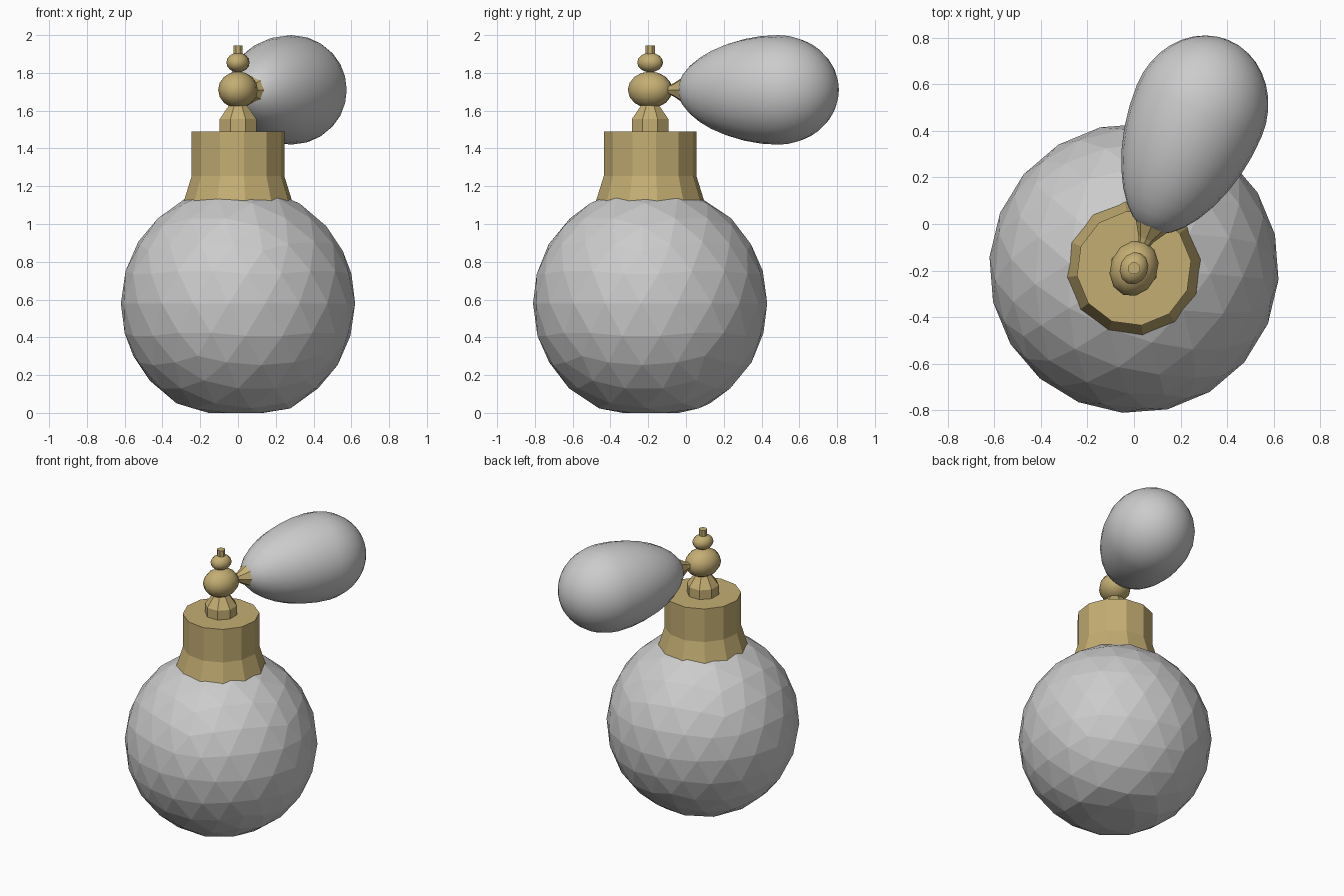
import bpy, bmesh, math
from mathutils import Matrix

if "Cube" in bpy.data.objects:
    bpy.data.objects.remove(bpy.data.objects["Cube"])

# Everything is built around the bottle axis with the bulb along local +x, then turned
PLACE = Matrix.Translation((0, -0.19, 0)) @ Matrix.Rotation(math.radians(67.5), 4, 'Z')
BULB_Z = 1.71

gold = bpy.data.materials.new("gold")
gold.diffuse_color = (0.55, 0.42, 0.17, 1)
gold.use_nodes = True
gold.node_tree.nodes["Principled BSDF"].inputs["Base Color"].default_value = gold.diffuse_color


def finish(name, bm, mat=None, smooth=None):
    bmesh.ops.recalc_face_normals(bm, faces=bm.faces)
    bm.transform(PLACE)
    me = bpy.data.meshes.new(name)
    bm.to_mesh(me)
    bm.free()
    ob = bpy.data.objects.new(name, me)
    bpy.context.collection.objects.link(ob)
    if mat:
        me.materials.append(mat)
    if smooth:
        bpy.ops.object.select_all(action='DESELECT')
        ob.select_set(True)
        bpy.context.view_layer.objects.active = ob
        bpy.ops.object.shade_smooth_by_angle(angle=math.radians(smooth))
    return ob


def lathe(name, profile, sides, matrix=Matrix()):
    """Capped faceted turning from (radius, height) points."""
    bm = bmesh.new()
    rings = []
    for r, z in profile:
        rings.append([bm.verts.new((r * math.cos(2 * math.pi * i / sides),
                                    r * math.sin(2 * math.pi * i / sides), z))
                      for i in range(sides)])
    for a, b in zip(rings, rings[1:]):
        for i in range(sides):
            j = (i + 1) % sides
            bm.faces.new((a[i], a[j], b[j], b[i]))
    bm.faces.new(rings[0][::-1])
    bm.faces.new(rings[-1])
    bm.transform(matrix)
    return finish(name, bm, gold)


def ball(name, z, size):
    bm = bmesh.new()
    bmesh.ops.create_uvsphere(bm, u_segments=12, v_segments=8, radius=1)
    bm.transform(Matrix.Translation((0, 0, z)) @ Matrix.Diagonal((*size, 1)))
    return finish(name, bm, gold, 50)


# Faceted round bottle with a flattened base
bm = bmesh.new()
bmesh.ops.create_icosphere(bm, subdivisions=3, radius=0.622)
for v in bm.verts:
    v.co.z = max(0, v.co.z + 0.58)
finish("bottle", bm)

# Flared collar and stem
lathe("collar", [(0.302, 1.08), (0.247, 1.255), (0.247, 1.49)], 12)
lathe("stem", [(0.105, 1.48), (0.105, 1.555), (0.05, 1.63)], 8)

# Finial balls, drawn out a little toward the bulb, and the top pin
ball("valve_ball", BULB_Z, (0.123, 0.102, 0.097))
ball("finial_ball", 1.855, (0.071, 0.06, 0.052))
lathe("top_pin", [(0.027, 1.88), (0.027, 1.945)], 8)

# Nozzle flaring from the valve ball to the bulb
lathe("nozzle", [(0.022, 0.10), (0.035, 0.135), (0.085, 0.215)], 8,
      Matrix.Translation((0, 0, BULB_Z)) @ Matrix.Rotation(math.pi / 2, 4, 'Y'))

# Egg-shaped squeeze bulb
bm = bmesh.new()
bmesh.ops.create_uvsphere(bm, u_segments=24, v_segments=18, radius=1)
bm.transform(Matrix.Rotation(math.pi / 2, 4, 'Y'))
for v in bm.verts:
    x, y, z = v.co
    r = 0.29 * (1 - 0.1 * min(x, 0) ** 2)
    v.co = (0.735 + x * (0.325 if x > 0 else 0.565), y * r, BULB_Z + z * r)
finish("squeeze_bulb", bm, None, 60)
